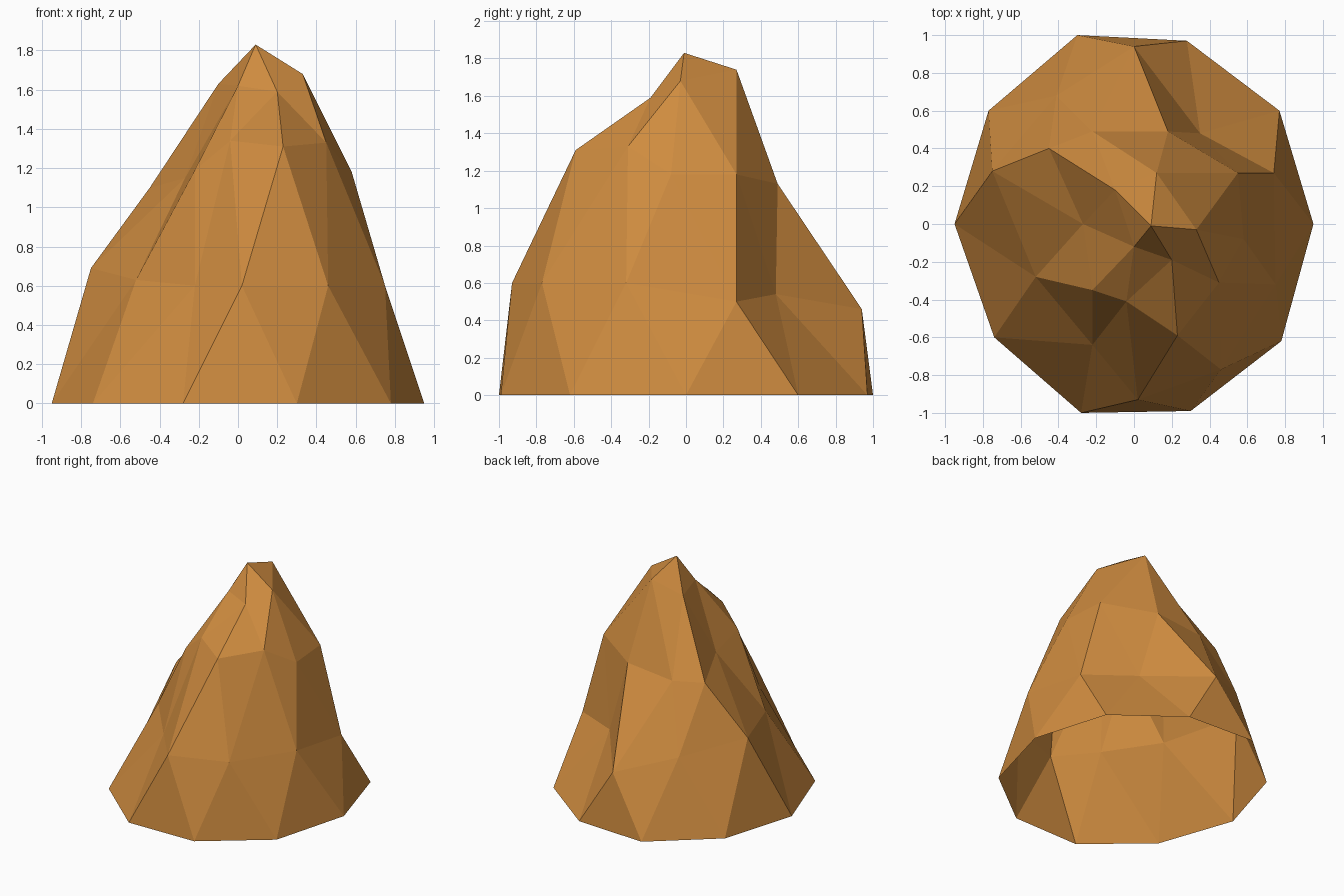
import bpy, bmesh

if "Cube" in bpy.data.objects:
    bpy.data.objects.remove(bpy.data.objects["Cube"])

# Irregular low-poly rock: four offset rings and a peak, open underneath.
BASE = [(.95, 0, 0), (.77, .6, 0), (.28, .97, 0), (-.3, 1, 0), (-.77, .6, 0),
        (-.95, 0, 0), (-.74, -.6, 0), (-.28, -1, 0), (.3, -.99, 0), (.78, -.62, 0)]
LOWER = [(.74, .27, .5), (.35, .48, .54), (0, .94, .46), (-.41, .68, .59), (-.75, .28, .69),
         (-.52, -.28, .63), (-.22, -.64, .6), (.02, -.93, .6), (.46, -.77, .6), (.75, -.32, .6)]
UPPER = [(.58, -.08, 1.18), (.55, .27, 1.18), (.18, .49, 1.13), (-.22, .49, 1.09), (-.45, .4, 1.1),
         (-.27, 0, 1.15), (-.22, -.35, 1.19), (-.04, -.41, 1.34), (.23, -.59, 1.31), (.45, -.31, 1.33)]
CROWN = [(.33, -.03, 1.68), (.12, .27, 1.74), (-.1, .18, 1.63), (0, -.12, 1.62), (.2, -.19, 1.59)]
PEAK = (.09, -.01, 1.83)

bm = bmesh.new()
base, lower, upper, crown = [[bm.verts.new(p) for p in ring] for ring in (BASE, LOWER, UPPER, CROWN)]
peak = bm.verts.new(PEAK)

# Zigzag bands of triangles between the ten-sided rings
for i in range(10):
    j = (i + 1) % 10
    bm.faces.new((base[i], base[j], lower[i]))
    bm.faces.new((base[j], lower[j], lower[i]))
    bm.faces.new((lower[i - 1], lower[i], upper[i]))
    bm.faces.new((upper[i], lower[i], upper[j]))

# Five-sided crown: each point fans onto two sides of the ring below
for k in range(5):
    n = (k + 1) % 5
    a, b, c = upper[(2 * k - 1) % 10], upper[2 * k], upper[2 * k + 1]
    bm.faces.new((a, b, crown[k]))
    bm.faces.new((b, c, crown[k]))
    bm.faces.new((c, crown[n], crown[k]))
    bm.faces.new((crown[k], crown[n], peak))

mesh = bpy.data.meshes.new("rock")
bm.to_mesh(mesh)
bm.free()

# Single warm stone colour
mat = bpy.data.materials.new("orange_brown_stone")
mat.diffuse_color = (.62, .26, .05, 1)
mat.use_nodes = True
mat.node_tree.nodes["Principled BSDF"].inputs["Base Color"].default_value = mat.diffuse_color
mesh.materials.append(mat)
rock = bpy.data.objects.new("rock", mesh)
bpy.context.collection.objects.link(rock)
